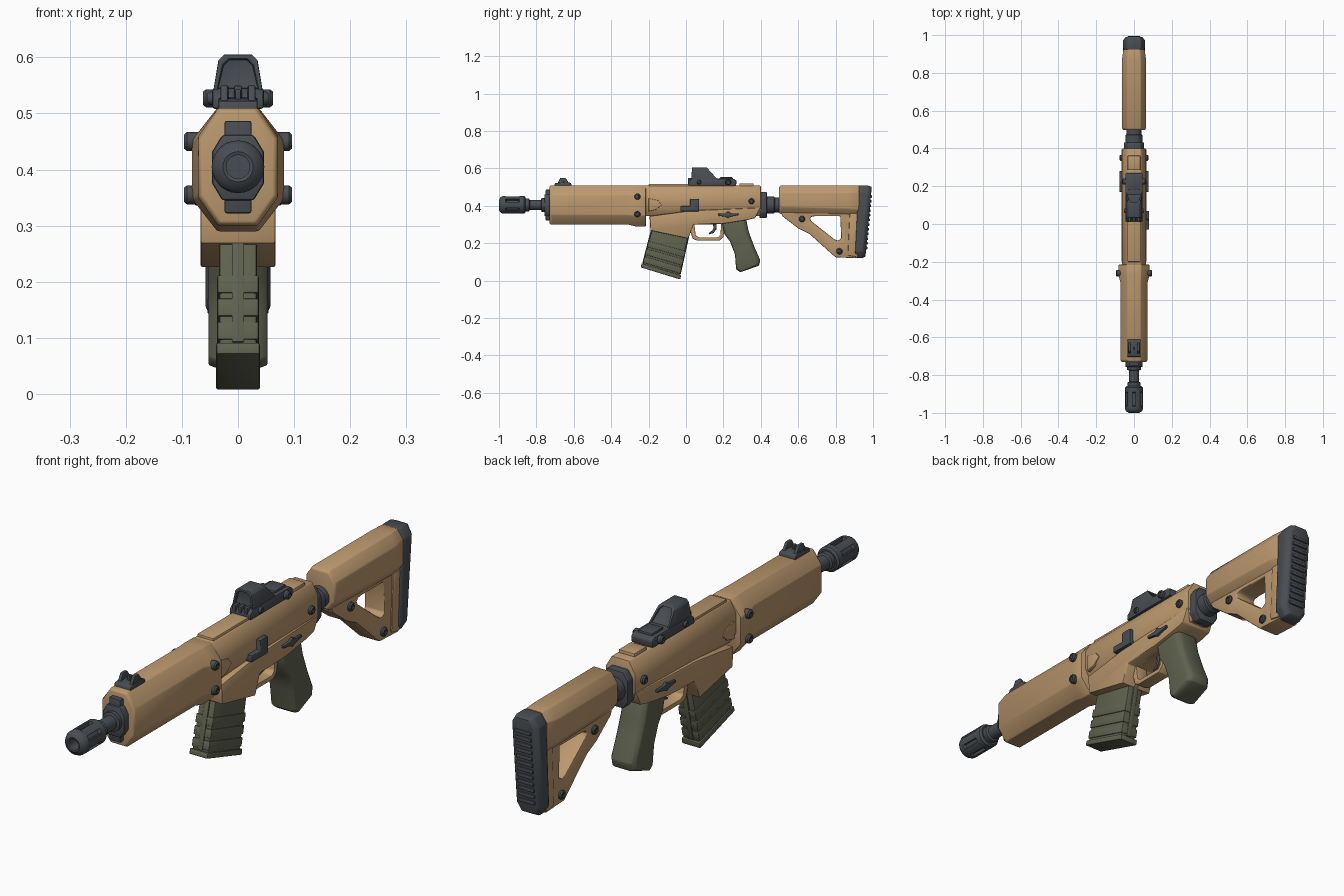
import bpy, bmesh, math
from mathutils import Vector, Matrix


def material(name, rgb):
    m = bpy.data.materials.new(name)
    m.diffuse_color = (*rgb, 1)
    return m


TAN = material("tan polymer", (0.50, 0.315, 0.155))
DARK = material("dark metal", (0.066, 0.074, 0.084))
OLIVE = material("olive polymer", (0.115, 0.122, 0.078))
AXIS = 0.405  # barrel height


def finish(name, bm, mat, bevel=0.005):
    bmesh.ops.recalc_face_normals(bm, faces=bm.faces)
    if bevel:
        edges = [e for e in bm.edges if e.is_manifold and e.calc_face_angle(0) > math.radians(32)]
        bmesh.ops.bevel(bm, geom=edges, offset=bevel, segments=2, profile=0.5,
                        affect='EDGES', clamp_overlap=True)
    me = bpy.data.meshes.new(name)
    bm.to_mesh(me)
    bm.free()
    me.materials.append(mat)
    ob = bpy.data.objects.new(name, me)
    bpy.context.collection.objects.link(ob)
    return ob


def loft(name, rings, mat, bevel=0.005, closed=False):
    """Skin a list of equal rings; cap the ends, or join last to first."""
    bm = bmesh.new()
    vs = [[bm.verts.new(p) for p in r] for r in rings]
    n = len(vs[0])
    pairs = list(zip(vs, vs[1:])) + ([(vs[-1], vs[0])] if closed else [])
    for a, b in pairs:
        for i in range(n):
            j = (i + 1) % n
            bm.faces.new((a[i], a[j], b[j], b[i]))
    if not closed:
        bm.faces.new(vs[0])
        bm.faces.new(vs[-1])
    return finish(name, bm, mat, bevel)


def profile(name, pts, x0, x1, mat, bevel=0.005):
    return loft(name, [[(x, y, z) for y, z in pts] for x in (x0, x1)], mat, bevel)


def frame(name, outer, inner, w, mat, bevel=0.005):
    rings = [[(x, y, z) for y, z in pts]
             for pts, x in ((outer, -w), (outer, w), (inner, w), (inner, -w))]
    return loft(name, rings, mat, bevel, closed=True)


def box(name, lo, hi, mat, bevel=0.004):
    return profile(name, [(lo[1], lo[2]), (hi[1], lo[2]), (hi[1], hi[2]), (lo[1], hi[2])],
                   lo[0], hi[0], mat, bevel)


def octagon(y, w, z0, z1, cx, cz):
    half = [(w - cx, z0), (w, z0 + cz), (w, z1 - cz), (w - cx, z1)]
    return [(x, y, z) for x, z in half + [(-x, z) for x, z in reversed(half)]]


def lathe(name, stations, mat, n=24, bevel=0.0):
    return loft(name, [[(r * math.cos(2 * math.pi * i / n), y, AXIS + r * math.sin(2 * math.pi * i / n))
                        for i in range(n)] for y, r in stations], mat, bevel)


def bolt(name, x, y, z, r=0.017, length=0.03):
    for s, side in ((1, "right"), (-1, "left")):
        rings = [[(s * xx, y + rr * math.cos(i * math.pi / 6), z + rr * math.sin(i * math.pi / 6))
                  for i in range(12)]
                 for xx, rr in ((x - length, r), (x - 0.005, r), (x, r * 0.75),
                                (x, r * 0.5), (x - 0.004, r * 0.45))]
        loft(f"{name}_{side}", rings, DARK, 0)


# Muzzle device: hollow core with raised bars between the slots
lathe("muzzle", [(-0.93, 0.021), (-0.998, 0.021), (-1.0, 0.027), (-0.992, 0.041), (-0.98, 0.047),
                 (-0.965, 0.047), (-0.96, 0.036), (-0.895, 0.036), (-0.89, 0.047),
                 (-0.865, 0.047), (-0.858, 0.04), (-0.858, 0.02)], DARK)
for k in range(6):
    angles = [math.radians(60 * k + a) for a in (-19, -6.5, 6.5, 19)]
    arc = [(0.047, a) for a in angles] + [(0.03, a) for a in reversed(angles)]
    loft("muzzle_bar", [[(r * math.cos(a), y, AXIS + r * math.sin(a)) for r, a in arc]
                        for y in (-0.97, -0.885)], DARK, 0)
lathe("barrel", [(-0.87, 0.034), (-0.84, 0.034), (-0.835, 0.027), (-0.775, 0.027), (-0.772, 0.037),
                 (-0.75, 0.037), (-0.745, 0.03), (-0.7, 0.03)], DARK)

# Handguard with front plate
loft("handguard", [octagon(-0.73, 0.066, 0.305, 0.505, 0.035, 0.05), octagon(-0.72, 0.072, 0.3, 0.51, 0.037, 0.052),
                   octagon(-0.31, 0.072, 0.3, 0.51, 0.037, 0.052), octagon(-0.27, 0.082, 0.29, 0.51, 0.045, 0.058),
                   octagon(-0.215, 0.082, 0.29, 0.51, 0.045, 0.058)], TAN, 0.004)
box("front_plate", (-0.024, -0.75, 0.322), (0.024, -0.71, 0.487), DARK)
loft("front_collar", [octagon(y, 0.046, 0.345, 0.462, 0.018, 0.03) for y in (-0.757, -0.71)], DARK)
for z in (0.355, 0.45):
    bolt("handguard_bolt", 0.096, -0.26, z)

# Front sight
profile("front_sight_base", [(-0.705, 0.505), (-0.61, 0.505), (-0.615, 0.522), (-0.64, 0.528), (-0.7, 0.522)],
        -0.035, 0.035, DARK, 0.003)
for s in (-1, 1):
    profile("front_sight_ear", [(-0.69, 0.515), (-0.62, 0.515), (-0.645, 0.55), (-0.672, 0.55)],
            s * 0.018, s * 0.031, DARK, 0.003)
box("front_sight_post", (-0.005, -0.665, 0.515), (0.005, -0.65, 0.543), DARK, 0.002)

# Receiver
loft("upper_receiver", [octagon(y, 0.063, 0.345, 0.508, 0.026, 0.045) for y in (-0.225, 0.4)], TAN)
box("top_rail", (-0.035, -0.2, 0.49), (0.035, 0.26, 0.517), TAN)
box("rear_block", (-0.034, 0.285, 0.49), (0.034, 0.362, 0.52), TAN)
profile("lower_receiver", [(-0.195, 0.345), (-0.19, 0.268), (0.012, 0.225), (0.04, 0.3), (0.2, 0.305), (0.33, 0.325),
                           (0.37, 0.335), (0.398, 0.39), (0.03, 0.375)], -0.067, 0.067, TAN)
for s, side in ((1, "right"), (-1, "left")):
    profile(f"side_panel_{side}", [(-0.2, 0.37), (-0.16, 0.38), (-0.13, 0.405), (-0.15, 0.43), (-0.2, 0.44)],
            s * 0.05, s * 0.067, TAN, 0.003)
    profile(f"selector_{side}", [(0.17, 0.348), (0.21, 0.342), (0.225, 0.335), (0.24, 0.342), (0.28, 0.35),
                                 (0.28, 0.36), (0.24, 0.36), (0.225, 0.37), (0.21, 0.36), (0.17, 0.358)],
            s * 0.055, s * 0.077, DARK, 0.003)
bolt("receiver_bolt", 0.076, 0.35, 0.425, 0.016)
profile("charging_handle", [(-0.03, 0.37), (0.07, 0.37), (0.07, 0.437), (0.022, 0.437), (0.022, 0.398), (-0.03, 0.398)],
        0.05, 0.08, DARK)

# Trigger and guard
frame("trigger_guard", [(0.01, 0.305), (0.035, 0.225), (0.06, 0.214), (0.18, 0.214), (0.2, 0.235), (0.21, 0.312)],
      [(0.045, 0.3), (0.052, 0.242), (0.07, 0.232), (0.17, 0.232), (0.184, 0.245), (0.188, 0.302)], 0.026, TAN, 0.004)
profile("trigger", [(0.14, 0.31), (0.165, 0.31), (0.162, 0.275), (0.148, 0.255), (0.122, 0.247), (0.122, 0.255),
                    (0.14, 0.268), (0.148, 0.285)], -0.01, 0.01, DARK, 0.003)

# Magazine: body, grip bands, base and front rib along a tilted axis
MAG_TOP = ((-0.178, 0.30), (0.018, 0.25))
MAG_END = ((-0.238, 0.07), (-0.036, 0.008))


def mag_section(t, grow=0.0):
    f, b = [Vector(p).lerp(Vector(q), t) for p, q in zip(MAG_TOP, MAG_END)]
    d = (b - f).normalized() * grow
    return [f - d, b + d]


def mag_slab(name, t0, t1, w, grow, bevel=0.004):
    a, b = mag_section(t0, grow), mag_section(t1, grow)
    profile(name, [a[0], a[1], b[1], b[0]], -w, w, OLIVE, bevel)


mag_slab("magazine", 0.0, 0.97, 0.034, -0.003, 0.007)
for t in (0.38, 0.56, 0.74):
    mag_slab("magazine_band", t, t + 0.14, 0.037, 0.0)
mag_slab("magazine_base", 0.91, 1.0, 0.039, 0.005)
mag_slab("magazine_rib", 0.05, 0.9, 0.011, 0.002, 0.002)

# Pistol grip, rounded by nested sections
GRIP = [(0.19, 0.32), (0.32, 0.335), (0.336, 0.26), (0.366, 0.18), (0.397, 0.11), (0.39, 0.08), (0.29, 0.045),
        (0.268, 0.06), (0.262, 0.14), (0.235, 0.21), (0.205, 0.25)]
grip_rings = []
for x, k in ((-0.053, 0.8), (-0.042, 0.95), (-0.03, 1), (0.03, 1), (0.042, 0.95), (0.053, 0.8)):
    grip_rings.append([(x, y + (1 - k) * (0.27 + (0.2 - z) * 0.3 - y), z + (1 - k) * (0.19 - z) * 0.2)
                       for y, z in GRIP])
loft("grip", grip_rings, OLIVE, 0.004)

# Stock connector
loft("stock_collar", [octagon(y, 0.054, 0.335, 0.475, 0.02, 0.03) for y in (0.392, 0.432)], DARK)
lathe("stock_tube", [(0.42, 0.045), (0.47, 0.045), (0.475, 0.04), (0.53, 0.04)], DARK)

# Stock: cheek tube and triangular frame
loft("stock_tube_cover", [octagon(0.497, 0.058, 0.362, 0.502, 0.025, 0.035), octagon(0.51, 0.064, 0.355, 0.51, 0.028, 0.04),
                          octagon(0.87, 0.064, 0.345, 0.51, 0.028, 0.04), octagon(0.925, 0.056, 0.345, 0.51, 0.025, 0.035)],
     TAN, 0.004)
frame("stock_frame", [(0.5, 0.385), (0.515, 0.345), (0.6, 0.28), (0.66, 0.25), (0.78, 0.142), (0.8, 0.125), (0.915, 0.12),
                      (0.925, 0.385)],
      [(0.69, 0.345), (0.67, 0.342), (0.662, 0.332), (0.67, 0.318), (0.795, 0.22), (0.812, 0.214), (0.83, 0.225),
       (0.825, 0.345)], 0.043, TAN)
profile("stock_rear_strut", [(0.865, 0.135), (0.915, 0.125), (0.925, 0.36), (0.875, 0.36)], -0.048, 0.048, TAN)
bolt("stock_bolt", 0.054, 0.62, 0.33)
bolt("stock_bolt_low", 0.054, 0.82, 0.157)


# Butt pad, leaning forward at the bottom, with rear ribs
def lean(pts):
    return [(x, y + (z - 0.5) * (0.09 if y > 0.95 else 0.05), z) for x, y, z in pts]


loft("butt_pad", [lean(octagon(0.922, 0.052, 0.12, 0.508, 0.02, 0.03)), lean(octagon(0.935, 0.058, 0.12, 0.508, 0.022, 0.035)),
                  lean(octagon(0.975, 0.058, 0.12, 0.508, 0.022, 0.035)),
                  lean(octagon(0.993, 0.044, 0.13, 0.502, 0.018, 0.03))], DARK, 0.004)
for k in range(12):
    z = 0.175 + k * 0.025
    y = 0.993 + (z - 0.5) * 0.09
    box("butt_rib", (-0.034, y - 0.01, z - 0.007), (0.034, y + 0.006, z + 0.007), DARK, 0.003)

# Reflex sight: base, hood with recessed windows, side knobs
profile("sight_base", [(0.012, 0.508), (0.268, 0.508), (0.27, 0.535), (0.255, 0.545), (0.03, 0.545), (0.012, 0.53)],
        -0.046, 0.046, DARK)


def hood_ring(front, inset, depth=0.0):
    w0, w1, z0, z1, c = 0.045 - inset, 0.035 - inset, 0.535 + inset, 0.605 - inset, 0.01
    half = [(w0, z0), (w1, z1 - c), (w1 - c, z1)]
    pts = half + [(-x, z) for x, z in reversed(half)]
    return [(x, (0.027 + (z - 0.535) * 0.08 + depth) if front else (0.165 - (z - 0.545) * 0.9 - depth), z)
            for x, z in pts]


loft("sight_hood", [hood_ring(True, 0.009, 0.01), hood_ring(True, 0.008), hood_ring(True, 0), hood_ring(False, 0),
                    hood_ring(False, 0.008), hood_ring(False, 0.009, 0.01)], DARK, 0.002)
box("sight_battery_cap", (-0.03, 0.18, 0.53), (0.03, 0.25, 0.553), DARK)
for x in (-0.024, 0, 0.024):
    box("sight_front_lug", (x - 0.007, 0.01, 0.525), (x + 0.007, 0.04, 0.55), DARK, 0.003)
bolt("sight_knob", 0.062, 0.225, 0.527, 0.016)
bolt("sight_knob_front", 0.054, 0.07, 0.527, 0.012)

# Smooth the rounded faces and keep hard edges
bpy.ops.object.select_all(action='SELECT')
bpy.context.view_layer.objects.active = bpy.context.collection.objects[0]
bpy.ops.object.shade_smooth_by_angle(angle=math.radians(35))
